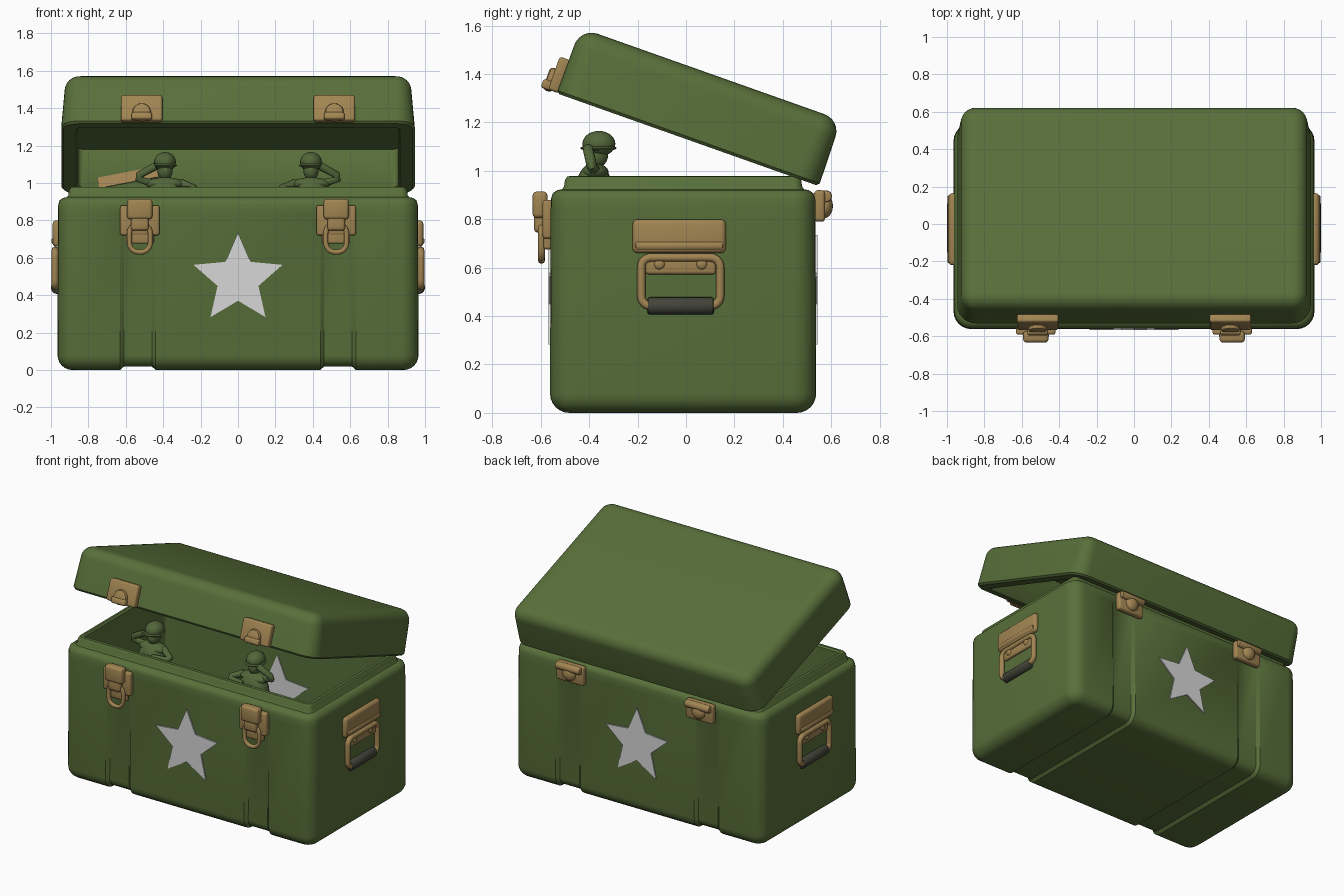
import bpy, bmesh, math
from mathutils import Matrix, Vector

if "Cube" in bpy.data.objects:
    bpy.data.objects.remove(bpy.data.objects["Cube"])

def material(name, rgb):
    m = bpy.data.materials.new(name)
    m.diffuse_color = (*rgb, 1)
    m.use_nodes = True
    m.node_tree.nodes["Principled BSDF"].inputs["Base Color"].default_value = m.diffuse_color
    return m

GREEN = material("olive green", (0.098, 0.160, 0.042))
FIGURE = material("figure green", (0.085, 0.135, 0.042))
BRASS = material("tan brass", (0.36, 0.235, 0.085))
WHITE = material("star white", (0.68, 0.68, 0.68))
DARK = material("dark grip", (0.055, 0.058, 0.040))
I = Matrix.Identity(4)

def finish(obj, mat, angle=40):
    obj.data.materials.clear()
    obj.data.materials.append(mat)
    bpy.ops.object.select_all(action='DESELECT')
    obj.select_set(True)
    bpy.context.view_layer.objects.active = obj
    if obj.type == 'CURVE':
        bpy.ops.object.convert(target='MESH')
        obj = bpy.context.view_layer.objects.active
    bpy.ops.object.shade_smooth_by_angle(angle=math.radians(angle))
    return obj

def from_bmesh(name, bm, mat, matrix=I, angle=40):
    bmesh.ops.recalc_face_normals(bm, faces=bm.faces)
    me = bpy.data.meshes.new(name)
    bm.to_mesh(me)
    bm.free()
    obj = bpy.data.objects.new(name, me)
    bpy.context.collection.objects.link(obj)
    obj.matrix_world = matrix
    return finish(obj, mat, angle)

def ring(hx, hy, z, r, gy=0, gz=0, grooves=False, n=6):
    """Rounded rectangle, front half left to right, then back half."""
    front = []
    for k in range(n + 1):
        a = math.pi + k / n * math.pi / 2
        front.append((-hx + r + r * math.cos(a), -hy + r + r * math.sin(a), z))
    mid = [(-.63, 0), (-.61, 1), (-.46, 1), (-.44, 0)]
    right = [(-x, y, zz) for x, y, zz in reversed(front)]
    if grooves:
        for x, g in mid + [(-x, g) for x, g in reversed(mid)]:
            front.append((x, -hy + g * gy, z + g * gz))
    front += right
    return front + [(x, -y, zz) for x, y, zz in reversed(front)]

def loft(name, rings, mat, matrix):
    bm = bmesh.new()
    rows = [[bm.verts.new(p) for p in r] for r in rings]
    n = len(rows[0])
    for a, b in zip(rows, rows[1:]):
        for i in range(n):
            j = (i + 1) % n
            bm.faces.new((a[i], a[j], b[j], b[i]))
    for row in (rows[0], rows[-1]):
        for i in range(n // 2 - 1):
            bm.faces.new((row[i], row[i + 1], row[n - 2 - i], row[n - 1 - i]))
    return from_bmesh(name, bm, mat, matrix)

def box(name, loc, size, mat, bevel=.012, matrix=I):
    bm = bmesh.new()
    bmesh.ops.create_cube(bm, size=1, matrix=Matrix.Diagonal((*size, 1)))
    if bevel:
        bmesh.ops.bevel(bm, geom=bm.edges[:], offset=bevel, segments=3, profile=.5, affect='EDGES')
    return from_bmesh(name, bm, mat, matrix @ Matrix.Translation(loc))

def ball(name, loc, size, mat, matrix=I):
    bm = bmesh.new()
    bmesh.ops.create_uvsphere(bm, u_segments=24, v_segments=14, radius=1,
                              matrix=Matrix.Diagonal((*size, 1)))
    return from_bmesh(name, bm, mat, matrix @ Matrix.Translation(loc))

def rod(name, loc, radius, length, axis, mat, matrix=I):
    bm = bmesh.new()
    bmesh.ops.create_cone(bm, cap_ends=True, segments=20, radius1=radius, radius2=radius, depth=length)
    caps = [e for e in bm.edges if abs(e.verts[0].co.z - e.verts[1].co.z) < 1e-5]
    bmesh.ops.bevel(bm, geom=caps, offset=radius * .3, segments=2, profile=.5, affect='EDGES')
    rot = Vector((0, 0, 1)).rotation_difference(Vector(axis)).to_matrix().to_4x4()
    return from_bmesh(name, bm, mat, matrix @ Matrix.Translation(loc) @ rot)

def tube(name, pts, radius, mat, cyclic=False):
    cu = bpy.data.curves.new(name, 'CURVE')
    cu.dimensions = '3D'
    cu.bevel_depth = radius
    cu.bevel_resolution = 3
    cu.use_fill_caps = True
    sp = cu.splines.new('POLY')
    sp.points.add(len(pts) - 1)
    for p, co in zip(sp.points, pts):
        p.co = (*co, 1)
    sp.use_cyclic_u = cyclic
    obj = bpy.data.objects.new(name, cu)
    bpy.context.collection.objects.link(obj)
    return finish(obj, mat, 60)

def star(name, y):
    bm = bmesh.new()
    vs = []
    for k in range(10):
        r = .115 if k % 2 else .25
        a = math.pi / 2 + k * math.pi / 5
        vs.append(bm.verts.new((r * math.cos(a), y - .004, .485 + r * math.sin(a))))
    f = bm.faces.new(vs)
    ex = bmesh.ops.extrude_face_region(bm, geom=[f])
    bmesh.ops.translate(bm, vec=(0, .008, 0), verts=[v for v in ex['geom'] if isinstance(v, bmesh.types.BMVert)])
    from_bmesh(name, bm, WHITE)

# Chest body: rounded bottom, strap grooves, stepped lip, hollow inside
HX, HY, CY, R, G = .965, .55, -.012, .08, .018
def body_ring(inset, z, gy=0, gz=0):
    return ring(HX - inset, HY - inset, z, max(.095 - inset, .03), gy, gz, True)
rings = []
for k in range(7):
    a = k / 6 * math.pi / 2
    rings.append(body_ring(R * (1 - math.sin(a)), R * (1 - math.cos(a)), G * math.sin(a), G * math.cos(a)))
rings += [body_ring(.003, .84, G), body_ring(.004, .885), body_ring(.012, .908), body_ring(.03, .92),
          body_ring(.05, .924), body_ring(.058, .935), body_ring(.062, .962), body_ring(.072, .977),
          body_ring(.09, .979), body_ring(.1, .968), body_ring(.1, .09)]
loft("chest_body", rings, GREEN, Matrix.Translation((0, CY, 0)))

# Open lid, tilted on the back edge
LID = Matrix.Translation((0, .007, 1.129)) @ Matrix.Rotation(math.radians(-19.5), 4, 'X')
def lid_ring(inset, z, insety=None):
    return ring(.945 - inset, .575 - (inset if insety is None else insety), z, max(.1 - inset, .03))
rings = [lid_ring(.09, .225), lid_ring(.09, .012), lid_ring(.08, 0), lid_ring(.012, 0), lid_ring(0, .012)]
for k in range(7):
    a = k / 6 * math.pi / 2
    d = .075 * (1 - math.cos(a))
    rings.append(lid_ring(.018 + d, .288 - .075 + .075 * math.sin(a), .003 + d))
loft("chest_lid", rings, GREEN, LID)
# tan patch inside the lid
box("lid_inner_patch", (0, 0, 0), (.32, .008, .06), BRASS, 0,
    LID @ Matrix.Translation((-.59, .482, .065)) @ Matrix.Rotation(-.2, 4, 'Y'))

# Painted stars: front, back and inside the back wall
star("front_star", CY - HY - .002)
star("back_star", CY + HY + .002)
star("inner_star", CY + HY - .102)

for s, side in ((-1, "left"), (1, "right")):
    x = s * .525
    # Front latch with hanging loop
    box("latch_plate_" + side, (x, -.572, .80), (.21, .04, .16), BRASS)
    box("latch_tongue_" + side, (x, -.572, .72), (.15, .034, .09), BRASS)
    box("latch_lever_" + side, (x, -.603, .86), (.135, .062, .11), BRASS, .018)
    box("latch_lever_tip_" + side, (x, -.598, .785), (.095, .06, .08), BRASS, .016)
    loop = [(x + px, -.597, .705 + py) for px, py, _ in ring(.056, .075, 0, .05)]
    tube("latch_loop_" + side, loop, .014, BRASS, True)
    # Catch on the lid
    box("catch_plate_" + side, (s * .515, -.588, .075), (.22, .05, .145), BRASS, .012, LID)
    rod("catch_knob_" + side, (s * .515, -.615, .045), .05, .04, (0, 1, 0), BRASS, LID)
    box("catch_hook_" + side, (s * .515, -.622, .02), (.11, .045, .04), BRASS, .012, LID)
    # Back hinge
    x = s * .5
    box("hinge_plate_" + side, (x, .552, .855), (.21, .045, .13), BRASS, .014)
    rod("hinge_barrel_" + side, (x, .578, .895), .025, .19, (1, 0, 0), BRASS)
    ball("hinge_knob_" + side, (x, .572, .855), (.05, .035, .05), BRASS)

    # Side handle: mount, bail and grip
    box("handle_mount_" + side, (s * .968, -.028, .73), (.046, .385, .14), BRASS, .02)
    rod("handle_roll_" + side, (s * .976, -.028, .69), .022, .36, (0, 1, 0), BRASS)
    box("handle_lower_plate_" + side, (s * .966, -.022, .615), (.03, .29, .085), BRASS)
    for y in (-.11, .065):
        ball("handle_rivet_" + side, (s * .979, y, .615), (.012, .022, .022), BRASS)
    bail = [(s * .978, -.022 + py, .542 + pz) for py, pz, _ in ring(.163, .1, 0, .04)]
    tube("handle_bail_" + side, bail, .018, BRASS, True)
    rod("handle_grip_" + side, (s * .964, -.022, .442), .036, .275, (0, 1, 0), DARK)

    # Saluting toy figure peeking over the front wall
    x = s * .39
    ball("figure_helmet_" + side, (x, -.36, 1.112), (.058, .068, .053), FIGURE)
    ball("figure_brim_" + side, (x, -.362, 1.094), (.064, .075, .014), FIGURE)
    ball("figure_head_" + side, (x, -.37, 1.065), (.04, .048, .052), FIGURE)
    ball("figure_torso_" + side, (x, -.38, .91), (.105, .078, .125), FIGURE)
    ball("figure_shoulders_" + side, (x, -.375, .995), (.105, .055, .035), FIGURE)
    tube("figure_saluting_arm_" + side, [(x + s * .07, -.375, 1.0), (x + s * .14, -.39, 1.02),
         (x + s * .135, -.395, 1.045), (x + s * .05, -.405, 1.09)], .022, FIGURE)
    tube("figure_resting_arm_" + side, [(x - s * .08, -.375, 1.0), (x - s * .15, -.41, .972),
         (x - s * .14, -.43, .96), (x - s * .04, -.445, .955)], .024, FIGURE)
